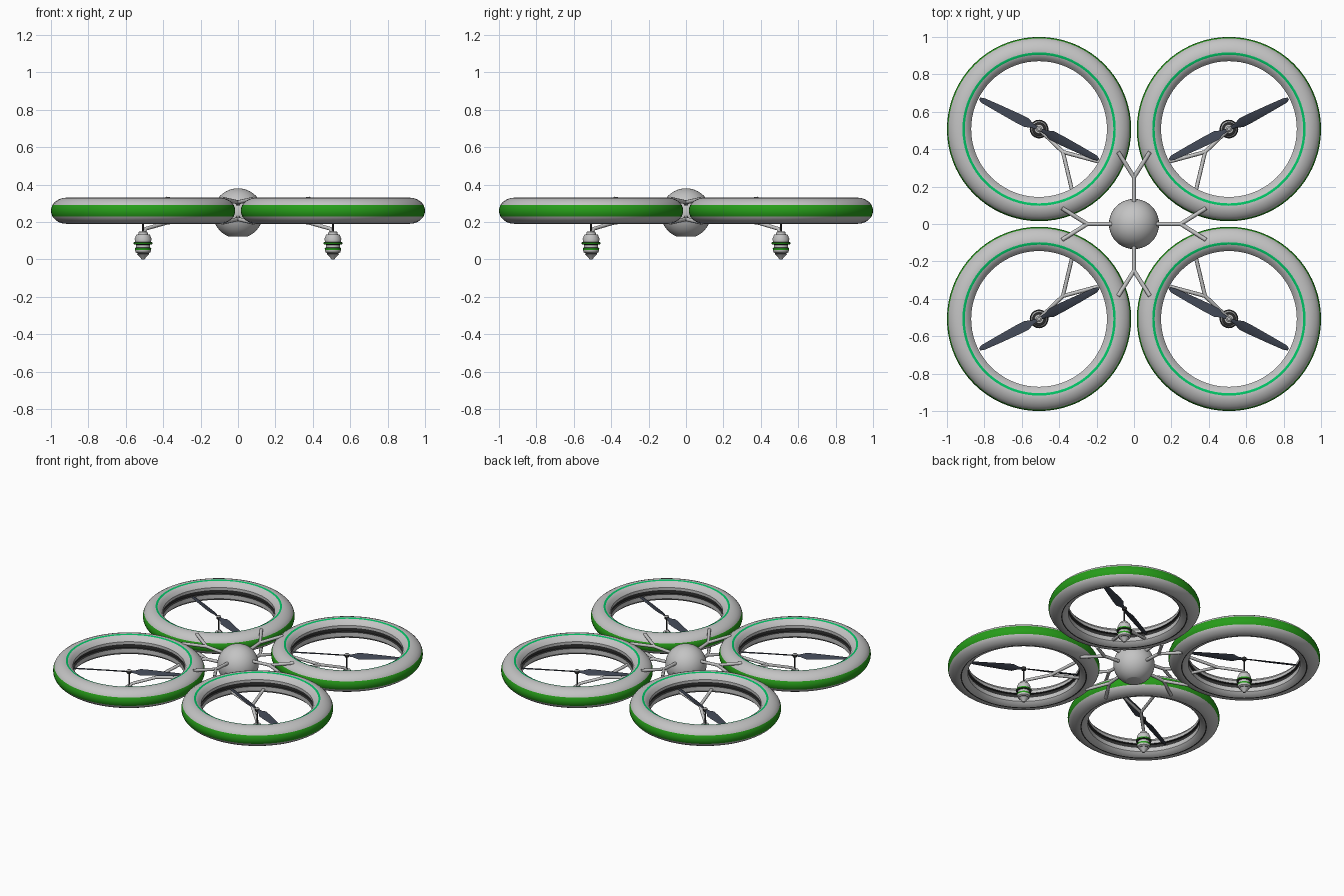
import bpy, bmesh, math
from mathutils import Vector, Matrix

if "Cube" in bpy.data.objects:
    bpy.data.objects.remove(bpy.data.objects["Cube"])


def material(name, rgb):
    m = bpy.data.materials.new(name)
    m.diffuse_color = (*rgb, 1)
    m.use_nodes = True
    m.node_tree.nodes["Principled BSDF"].inputs["Base Color"].default_value = m.diffuse_color
    return m


GREY = material("light_grey", (0.55, 0.55, 0.55))
GREEN = material("band_green", (0.02, 0.34, 0.01))
BRIGHT = material("trim_green", (0.0, 0.55, 0.13))
SLATE = material("blade_slate", (0.05, 0.06, 0.085))
DARK = material("seam_dark", (0.03, 0.03, 0.03))
MATS = [GREY, GREEN, BRIGHT, SLATE, DARK]
C = 0.5075   # rotor centre offset on both axes


def finish(bm, name, loc=(0, 0, 0), mats=MATS, angle=35):
    bmesh.ops.recalc_face_normals(bm, faces=bm.faces)
    me = bpy.data.meshes.new(name)
    bm.to_mesh(me)
    bm.free()
    ob = bpy.data.objects.new(name, me)
    for m in mats:
        me.materials.append(m)
    ob.location = loc
    bpy.context.collection.objects.link(ob)
    bpy.ops.object.select_all(action='DESELECT')
    ob.select_set(True)
    bpy.context.view_layer.objects.active = ob
    bpy.ops.object.shade_smooth_by_angle(angle=math.radians(angle))
    return ob


def lathe(name, profile, loc, steps, closed):
    """Spin (radius, height, material) points; the material fills the strip to the next point."""
    bm = bmesh.new()
    rows = []
    for r, z, _ in profile:
        rows.append([bm.verts.new((r * math.cos(a), r * math.sin(a), z))
                     for a in (2 * math.pi * i / steps for i in range(steps))])
    n = len(rows)
    for k in range(n if closed else n - 1):
        a, b = rows[k], rows[(k + 1) % n]
        for i in range(steps):
            j = (i + 1) % steps
            bm.faces.new((a[i], a[j], b[j], b[i])).material_index = profile[k][2]
    if not closed:
        for row, p in ((rows[0], profile[0]), (rows[-1], profile[-2])):
            bm.faces.new(row).material_index = p[2]
    return finish(bm, name, loc)


def rods(name, paths, radius, mat=GREY):
    """Round rods through lists of points."""
    cu = bpy.data.curves.new(name, 'CURVE')
    cu.dimensions = '3D'
    cu.bevel_depth = radius
    cu.bevel_resolution = 2
    cu.use_fill_caps = True
    for path in paths:
        sp = cu.splines.new('POLY')
        sp.points.add(len(path) - 1)
        for p, co in zip(sp.points, path):
            p.co = (*co, 1)
    cu.materials.append(mat)
    ob = bpy.data.objects.new(name, cu)
    bpy.context.collection.objects.link(ob)


# Central ball with a flat underside
bm = bmesh.new()
bmesh.ops.create_uvsphere(bm, u_segments=40, v_segments=24, radius=0.134)
cut = bmesh.ops.bisect_plane(bm, geom=bm.verts[:] + bm.edges[:] + bm.faces[:],
                             plane_co=(0, 0, -0.124), plane_no=(0, 0, -1), clear_outer=True)
bmesh.ops.holes_fill(bm, edges=[e for e in bm.edges if e.is_boundary])
finish(bm, "body_ball", (0, 0, 0.246), [GREY])

# Forked struts, upper and lower, on the four sides of the ball
for k in range(4):
    rot = Matrix.Rotation(k * math.pi / 2, 3, 'Z')
    for label, s in (("upper", 1), ("lower", -1)):
        stem = [(0.09, 0, 0.26 + s * 0.035), (0.25, 0, 0.26 + s * 0.045)]
        forks = [[stem[1], (0.385, t * 0.085, 0.26 + s * 0.064)] for t in (-1, 1)]
        rods(label + "_strut", [[rot @ Vector(p) for p in path] for path in [stem] + forks], 0.011)

# Ring section: rounded outer shell with green band, stepped inner wall with dark groove
shell = []
for deg in (90, 75, 60, 45, 35, 25, 12, 0, -12, -25, -35, -45, -60, -75, -90):
    a = math.radians(deg)
    shell.append((0.41 + 0.0825 * math.cos(a), 0.07 * math.sin(a), 1 if -25 < deg <= 25 else 0))
shell[-1] = (*shell[-1][:2], 4)
ring = ([(0.397, 0.067, 2)] + shell +
        [(0.402, -0.068, 0), (0.378, -0.06, 0), (0.363, -0.045, 0), (0.363, -0.014, 4),
         (0.376, -0.012, 4), (0.376, 0.012, 4), (0.363, 0.014, 0), (0.363, 0.035, 0),
         (0.378, 0.055, 0)])

# Motor pod from tip to neck
pod = [(0.008, 0.0, 0), (0.016, 0.012, 0), (0.032, 0.028, 4), (0.03, 0.032, 0),
       (0.04, 0.038, 0), (0.043, 0.05, 1), (0.044, 0.06, 4), (0.038, 0.063, 0),
       (0.038, 0.078, 4), (0.05, 0.081, 1), (0.05, 0.091, 4), (0.043, 0.094, 0),
       (0.045, 0.11, 0), (0.036, 0.132, 4), (0.026, 0.134, 0), (0.024, 0.147, 0),
       (0.014, 0.149, 0)]


def propeller(loc, angle):
    """Two tapered, twisted blades."""
    bm = bmesh.new()
    stations = [(0.008, 0.018, 20), (0.04, 0.026, 24), (0.075, 0.056, 24), (0.13, 0.054, 20),
                (0.24, 0.042, 14), (0.335, 0.03, 9), (0.357, 0.014, 8)]
    for side in (0, math.pi):
        turn = Matrix.Rotation(angle + side, 3, 'Z')
        rows = []
        for r, w, pitch in stations:
            tilt = Matrix.Rotation(math.radians(pitch), 3, 'X')
            section = [(-0.5 * w, 0), (-0.1 * w, 0.004), (0.5 * w, 0), (-0.1 * w, -0.004)]
            rows.append([bm.verts.new(turn @ (tilt @ Vector((0, y, z)) + Vector((r, 0, 0))))
                         for y, z in section])
        for a, b in zip(rows, rows[1:]):
            for i in range(4):
                j = (i + 1) % 4
                bm.faces.new((a[i], a[j], b[j], b[i]))
        bm.faces.new(rows[0])
        bm.faces.new(rows[-1])
    finish(bm, "propeller", loc, [SLATE], 30)


# Four rotor units
for sx in (-1, 1):
    for sy in (-1, 1):
        x, y = sx * C, sy * C
        lathe("duct_ring", ring, (x, y, 0.26), 72, True)
        lathe("motor_pod", pod, (x, y, 0), 24, False)
        propeller((x, y, 0.25), sx * sy * math.radians(27))
        lathe("propeller_hub", [(0.012, -0.012, 4), (0.016, -0.006, 4), (0.016, 0.008, 0),
                                (0.008, 0.014, 0)], (x, y, 0.25), 16, False)
        rods("rotor_shaft", [[(x, y, 0.14), (x, y, 0.25)]], 0.005, DARK)
        # Y-shaped arm carrying the pod from the ring
        joint = (sx * 0.38, sy * 0.385, 0.196)
        rods("motor_arm", [[(x, y, 0.14), (sx * 0.495, sy * 0.495, 0.163), joint],
                           [joint, (sx * 0.33, sy * 0.175, 0.225)],
                           [joint, (sx * 0.175, sy * 0.33, 0.225)]], 0.0105)
